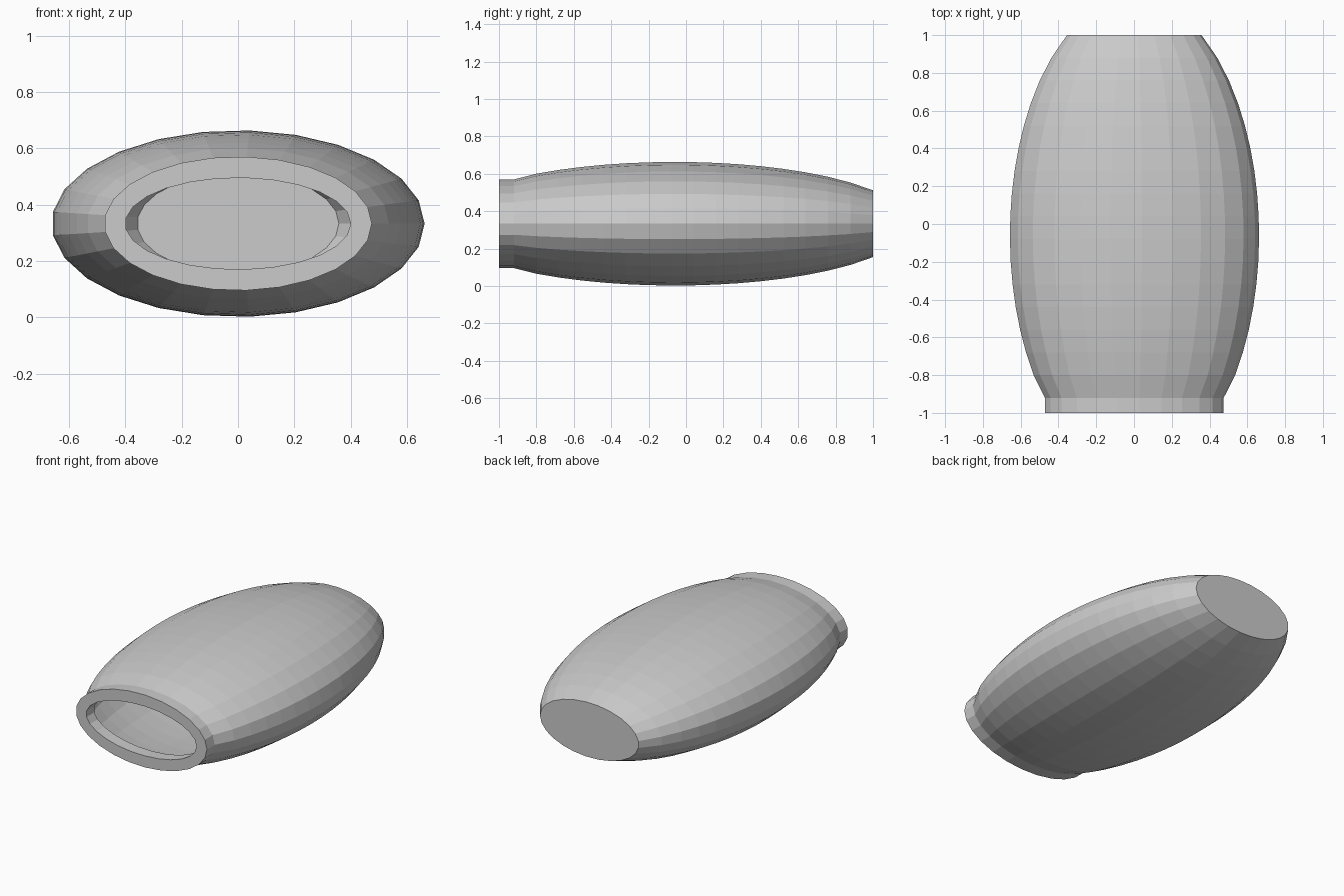
import bpy, bmesh
from math import sin, cos, pi, sqrt

cube = bpy.data.objects.get("Cube")
if cube:
    bpy.data.objects.remove(cube, do_unlink=True)

SIDES = 25
MID_Z = 0.333
FRONT, SHOULDER, BACK = -1.0, -0.92, 1.0
BULGE_Y, BULGE_R, BULGE_LEN = -0.06, 0.662, 1.26
NECK_R, WALL = 0.475, 0.075


def ellipse(bm, y, rx, rz):
    """Ring of vertices across the length of the vessel."""
    return [bm.verts.new((rx * cos(2 * pi * i / SIDES), y,
                          MID_Z + rz * sin(2 * pi * i / SIDES)))
            for i in range(SIDES)]


def bridge(bm, a, b):
    for i in range(SIDES):
        j = (i + 1) % SIDES
        bm.faces.new((a[i], a[j], b[j], b[i]))


def finish(bm, name):
    bmesh.ops.recalc_face_normals(bm, faces=bm.faces[:])
    mesh = bpy.data.meshes.new(name)
    bm.to_mesh(mesh)
    bm.free()
    obj = bpy.data.objects.new(name, mesh)
    bpy.context.collection.objects.link(obj)
    return obj


def body_radius(y):
    return BULGE_R * sqrt(1 - ((y - BULGE_Y) / BULGE_LEN) ** 2)


# Flattened barrel body: thin shell, open at the neck, flat cap at the back
bm = bmesh.new()
steps = 16
rings = []
for k in range(steps + 1):
    y = SHOULDER + (BACK - SHOULDER) * k / steps
    r = NECK_R if k == 0 else body_radius(y)
    rings.append(ellipse(bm, y, r, r / 2))
for a, b in zip(rings, rings[1:]):
    bridge(bm, a, b)
bm.faces.new(rings[-1])
finish(bm, "barrel_body")

# Neck collar: thick oval ring with an even wall
bm = bmesh.new()
inner = (NECK_R - WALL, NECK_R / 2 - WALL)
outer = (NECK_R, NECK_R / 2)
loops = [ellipse(bm, y, *size) for y, size in
         ((FRONT, outer), (SHOULDER, outer), (SHOULDER, inner), (FRONT, inner))]
for k in range(4):
    bridge(bm, loops[k], loops[(k + 1) % 4])
finish(bm, "neck_collar")
